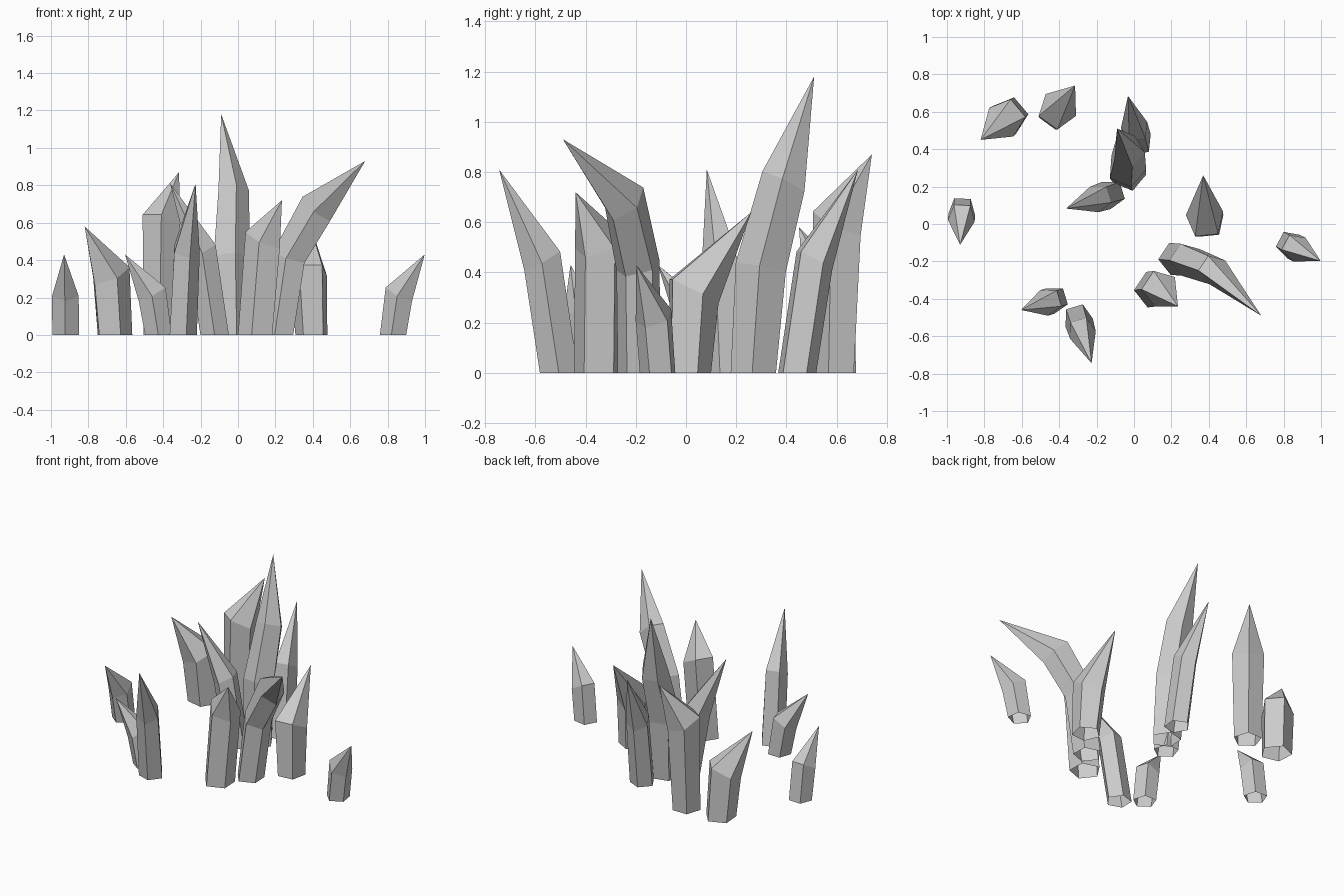
import bpy, bmesh
from math import cos, sin, atan2, pi, radians

if "Cube" in bpy.data.objects:
    bpy.data.objects.remove(bpy.data.objects["Cube"])

SIDES = 5


def crystal(name, rings, tip, turn=0):
    """Open-bottomed pentagonal shard. rings: (x, y, z, radius, slope); slope
    lifts the side of the ring that faces away from the lean."""
    bm = bmesh.new()
    lean = atan2(tip[1] - rings[0][1], tip[0] - rings[0][0])
    loops = []
    for x, y, z, r, slope in rings:
        loop = []
        for i in range(SIDES):
            a = 2 * pi * i / SIDES + radians(turn)
            loop.append(bm.verts.new((x + r * cos(lean + a),
                                      y + r * sin(lean + a),
                                      z - slope * r * cos(a))))
        loops.append(loop)
    top = bm.verts.new(tip)
    for i in range(SIDES):
        j = (i + 1) % SIDES
        for low, high in zip(loops, loops[1:]):
            bm.faces.new((low[i], low[j], high[j], high[i]))
        bm.faces.new((loops[-1][i], loops[-1][j], top))
    me = bpy.data.meshes.new(name)
    bm.to_mesh(me)
    bm.free()
    bpy.context.collection.objects.link(bpy.data.objects.new(name, me))


def repeated(name, x, y, angle, r0, r1, shift, z, reach, height):
    """Same shard shape leaning towards a given angle."""
    c, s = cos(radians(angle)), sin(radians(angle))
    crystal(name, [(x, y, 0, r0, 0), (x + shift * c, y + shift * s, z, r1, 0.55)],
            (x + reach * c, y + reach * s, height))


# Three small shards
for i, (x, y, a) in enumerate([(-.92, .075, -93), (.833, -.11, -28), (-.425, -.405, 197)]):
    repeated(f"small_shard_{i + 1}", x, y, a, .075, .075, .035, .22, .187, .43)

# Three medium shards
for i, (x, y, a) in enumerate([(-.125, .16, 198), (-.3, -.505, -73), (.02, .44, 102)]):
    repeated(f"medium_shard_{i + 1}", x, y, a, .08, .075, .07, .45, .25, .81)

# Straight wide shards
crystal("back_left_shard", [(-.665, .58, 0, .1, 0), (-.685, .565, .32, .105, .5)],
        (-.82, .45, .58))
crystal("back_shard", [(-.42, .595, 0, .09, 0), (-.41, .61, .6, .105, .5)],
        (-.315, .74, .87))
crystal("right_shard", [(.395, .01, 0, .09, 0), (.38, .025, .33, .105, .5)],
        (.37, .26, .64))
crystal("front_shard", [(.1, -.35, 0, .1, 0), (.14, -.345, .51, .1, .5)],
        (.235, -.44, .72))

# Tall central shard
crystal("tall_shard", [(-.03, .27, 0, .095, 0), (-.04, .3, .42, .105, .2),
                       (-.03, .39, .76, .088, .5)], (-.09, .51, 1.18), 36)

# Curved leaning shard
crystal("leaning_shard", [(.22, -.185, 0, .09, 0), (.28, -.19, .42, .09, .4),
                          (.425, -.245, .68, .08, .9)], (.68, -.49, .93))
